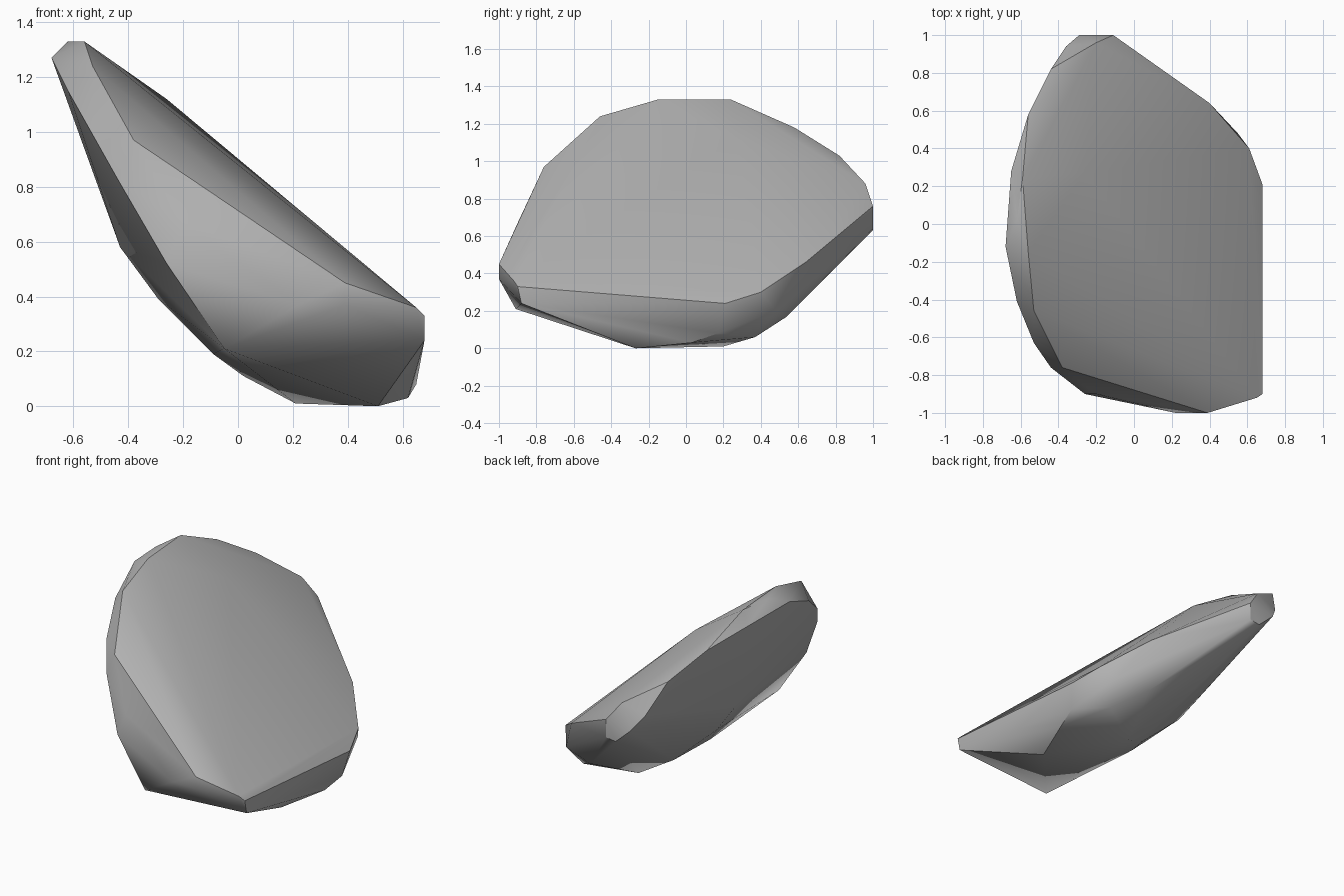
import bpy
import bmesh
import math

# Remove the default cube only
default_cube = bpy.data.objects.get("Cube")
if default_cube:
    bpy.data.objects.remove(default_cube, do_unlink=True)


def make_material(name, colour):
    material = bpy.data.materials.new(name)
    material.use_nodes = True
    material.diffuse_color = colour
    shader = material.node_tree.nodes["Principled BSDF"]
    shader.inputs["Base Color"].default_value = colour
    shader.inputs["Roughness"].default_value = .8
    return material


def make_chipped_stone(name, outlines, material):
    """Wrap a convex shell round several chipped outlines."""
    mesh = bpy.data.meshes.new(name)
    bm = bmesh.new()
    for outline in outlines:
        for corner in outline:
            bm.verts.new(corner)
    bmesh.ops.convex_hull(bm, input=bm.verts[:], use_existing_faces=False)
    # Drop corners that ended up inside the shell
    loose = [v for v in bm.verts if not v.link_faces]
    bmesh.ops.delete(bm, geom=loose, context="VERTS")
    bmesh.ops.recalc_face_normals(bm, faces=bm.faces[:])
    bm.to_mesh(mesh)
    bm.free()
    mesh.materials.append(material)
    stone = bpy.data.objects.new(name, mesh)
    bpy.context.collection.objects.link(stone)
    return stone


# Rim of the broad sloping face, from the low corner round to the crest
sloping_face = [
    (.68, -.9, .33), (.68, .21, .24), (.61, .4, .3), (.4, .64, .46),
    (-.11, 1, .76), (-.2, .96, .88), (-.44, .82, 1.03), (-.56, .58, 1.18),
    (-.59, .24, 1.33), (-.56, -.15, 1.33), (-.53, -.46, 1.24),
    (-.38, -.76, .97), (-.26, .27, 1.12),
]

# Blunt front end
front_end = [
    (-.2, -.9, .67), (.39, -1, .45), (.22, -1, .37), (.39, -1, .37),
    (.65, -.92, .36), (.68, -.88, .24), (-.05, -.91, .21),
]

# Thin outer edge along the crest and the narrow back tip
outer_edge = [
    (-.26, -.9, .52), (-.44, -.76, .83), (-.53, -.63, .99), (-.62, -.41, 1.15),
    (-.68, -.12, 1.27), (-.62, .02, 1.33), (-.65, .28, 1.25), (-.36, .94, .83),
    (-.29, 1, .73), (-.18, 1, .63), (-.11, 1, .64),
]

# Nearly flat underside and the low back edge
underside = [
    (-.43, .1, .58), (-.29, .09, .39), (-.09, -.13, .19),
    (.02, .1, .11), (.21, .2, .01), (.51, -.27, 0), (.62, .03, .03),
    (.65, .17, .08), (.55, .48, .2), (.5, .37, .06), (.33, .54, .17),
]

stone_grey = make_material("stone grey", (.45, .45, .45, 1))
rock = make_chipped_stone(
    "rock_shard", [sloping_face, front_end, outer_edge, underside], stone_grey)

# Soft facets with crisp breaks
bpy.ops.object.select_all(action="DESELECT")
rock.select_set(True)
bpy.context.view_layer.objects.active = rock
bpy.ops.object.shade_smooth_by_angle(angle=math.radians(32))
